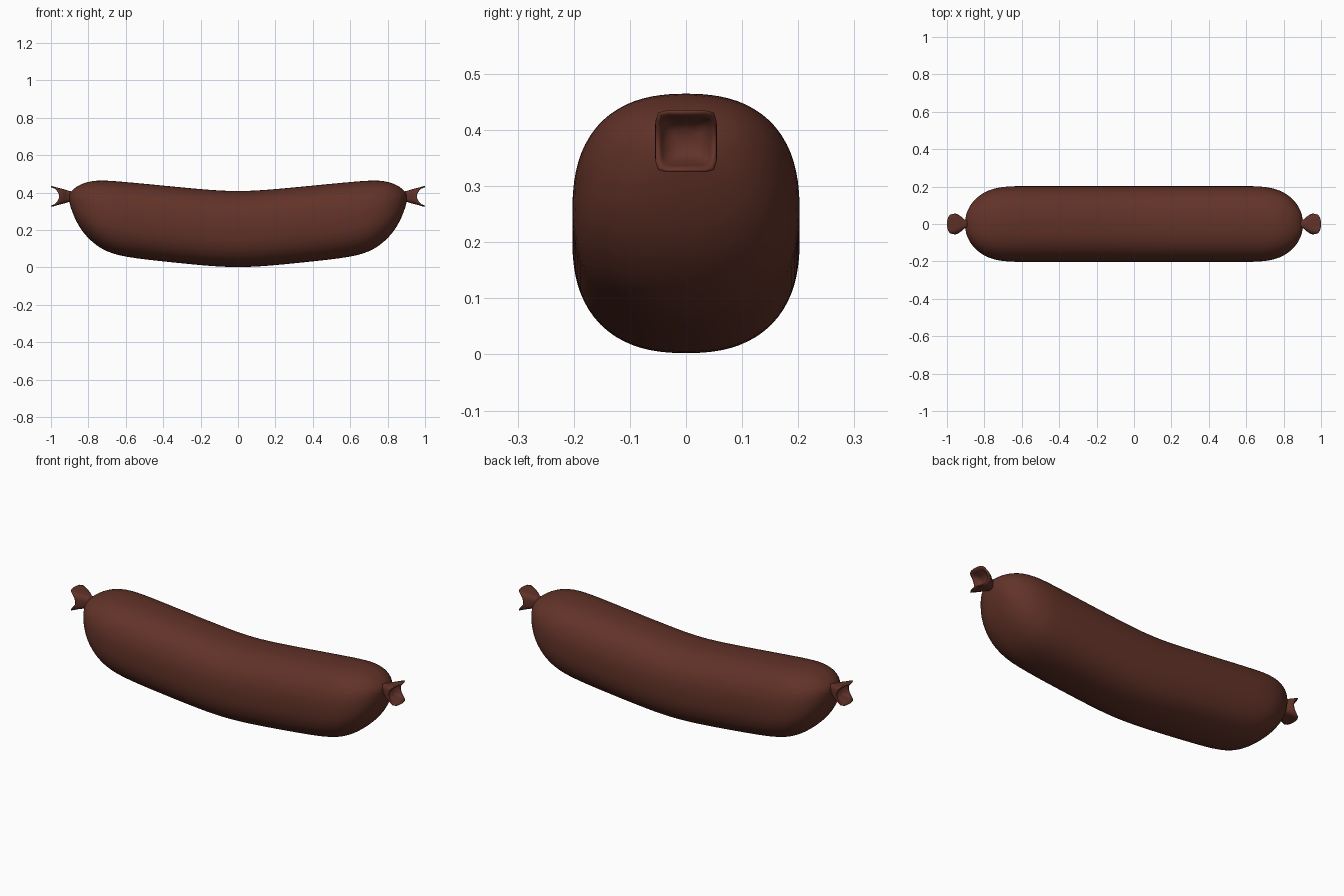
import bpy, bmesh
from math import cos, sin, pi

if "Cube" in bpy.data.objects:
    bpy.data.objects.remove(bpy.data.objects["Cube"])

mat = bpy.data.materials.new("sausage_brown")
mat.diffuse_color = (0.12, 0.032, 0.021, 1)
mat.use_nodes = True
mat.node_tree.nodes["Principled BSDF"].inputs["Base Color"].default_value = mat.diffuse_color


def ring(bm, x, hy, zc, hz, n, sides, bulge=None):
    """Superellipse ring in the YZ plane; bulge offsets x per vertex."""
    verts = []
    for i in range(sides):
        a = 2 * pi * i / sides
        c, s = cos(a), sin(a)
        k = (abs(c) ** n + abs(s) ** n) ** (-1 / n)
        u, v = c * k, s * k
        dx = bulge(u, v) if bulge else 0
        verts.append(bm.verts.new((x + dx, u * hy, zc + v * hz)))
    return verts


def finish(bm, rings, name):
    for a, b in zip(rings, rings[1:]):
        for i in range(len(a)):
            j = (i + 1) % len(a)
            bm.faces.new((a[i], a[j], b[j], b[i]))
    bm.faces.new(rings[0][::-1])
    bm.faces.new(rings[-1])
    bmesh.ops.recalc_face_normals(bm, faces=bm.faces)
    mesh = bpy.data.meshes.new(name)
    bm.to_mesh(mesh)
    bm.free()
    for p in mesh.polygons:
        p.use_smooth = True
    mesh.materials.append(mat)
    ob = bpy.data.objects.new(name, mesh)
    bpy.context.collection.objects.link(ob)
    return ob


# Body: x, half width, bottom z, top z (right half, mirrored to the left)
half = [(0, .203, .001, .408), (.1, .203, .004, .411), (.22, .203, .014, .421),
        (.36, .203, .028, .434), (.5, .203, .043, .448), (.6, .203, .057, .457),
        (.67, .202, .073, .463), (.73, .195, .099, .466), (.78, .180, .136, .463),
        (.82, .158, .177, .453), (.85, .132, .219, .440), (.875, .102, .268, .424),
        (.893, .066, .316, .407), (.903, .030, .350, .390)]
stations = [(-x, w, b, t) for x, w, b, t in half[:0:-1]] + half
bm = bmesh.new()
rings = [ring(bm, x, w, (b + t) / 2, (t - b) / 2, 2.45, 40) for x, w, b, t in stations]
body = finish(bm, rings, "sausage_body")
sub = body.modifiers.new("smooth", 'SUBSURF')
sub.levels = sub.render_levels = 1


# Tied casing ends: flared square cup with a saddle-shaped rim
def saddle(amount):
    return lambda u, v: amount * (0.030 * v * v + 0.013 * (1 - u * u))


# x, half width, half height, squareness, share of saddle bend
cup = [(.885, .022, .026, 3, 0), (.905, .023, .030, 3, 0), (.925, .040, .038, 4, .1),
       (.942, .051, .046, 6, .5), (.952, .055, .053, 8, .9), (.957, .054, .055, 9, 1),
       (.957, .048, .049, 9, 1), (.950, .043, .043, 8, .8), (.938, .036, .036, 6, .3),
       (.932, .020, .020, 5, 0)]
for side, name in ((1, "tied_end_right"), (-1, "tied_end_left")):
    bm = bmesh.new()
    rings = [ring(bm, x, w, .380, h, n, 32, saddle(k)) for x, w, h, n, k in cup]
    for v in bm.verts:
        v.co.x *= side
    finish(bm, rings, name)
